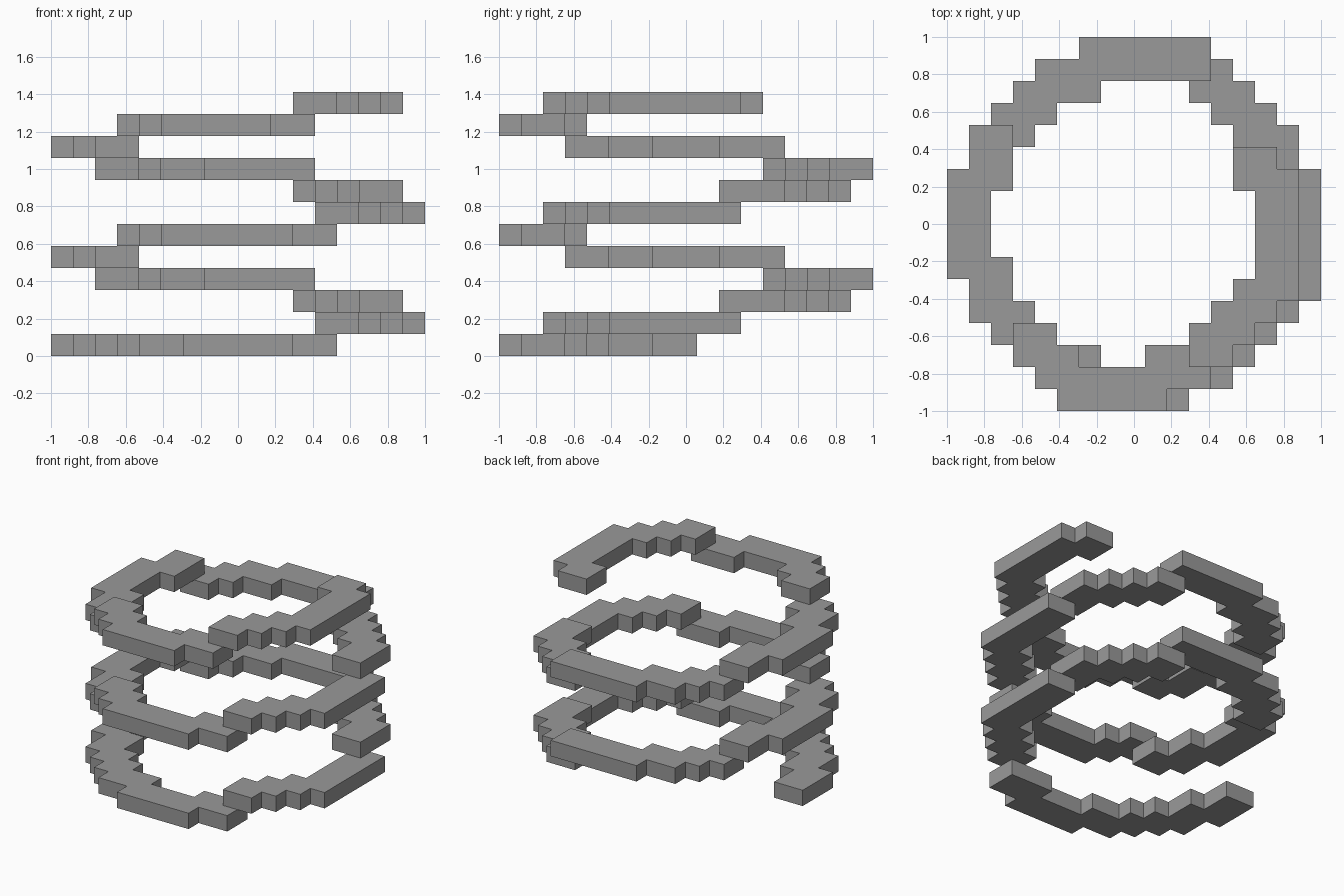
import bpy, bmesh
from mathutils import Vector

if "Cube" in bpy.data.objects:
    bpy.data.objects.remove(bpy.data.objects["Cube"])

S = 2 / 17  # block size on a 17 x 17 grid

# Stroke waypoints of each block layer (lower-left cell of a 2 x 2 brush)
start = [(0, 7), (0, 6), (1, 5), (1, 4), (4, 1), (5, 1), (6, 0), (9, 0), (10, 1), (11, 1)]
right = [(12, 2), (15, 5), (15, 9)]
back_right = [(14, 10), (14, 11), (11, 14)]
back = [(10, 15), (6, 15), (5, 14), (4, 14), (2, 12)]
left = [(1, 11), (1, 10), (0, 9), (0, 6), (1, 5), (1, 4), (2, 3)]
front = [(3, 2), (5, 0), (9, 0), (10, 1), (11, 1)]
front_top = [(3, 2), (5, 0), (8, 0), (9, 1), (10, 1)]
end = [(11, 2), (14, 5), (14, 9), (13, 10)]
turn = [right, back_right, back, left]
layers = [start] + turn + [front] + turn + [front_top, end]


def stroke(points):
    """Grid cells covered by a 2 x 2 brush dragged along the waypoints."""
    cells = set()
    for (x0, y0), (x1, y1) in zip(points, points[1:]):
        n = max(abs(x1 - x0), abs(y1 - y0))
        for k in range(n + 1):
            x, y = x0 + (x1 - x0) * k // n, y0 + (y1 - y0) * k // n
            cells |= {(x + a, y + b) for a in (0, 1) for b in (0, 1)}
    return cells


blocks = {(x, y, z) for z, pts in enumerate(layers) for x, y in stroke(pts)}

# Skin only the exposed block sides
bm = bmesh.new()
for block in sorted(blocks):
    centre = Vector(block) + Vector((-8, -8, 0.5))
    for axis in range(3):
        for sign in (-1, 1):
            n = Vector((0, 0, 0))
            n[axis] = sign
            if tuple(int(c + d) for c, d in zip(block, n)) in blocks:
                continue
            u = Vector((0, 0, 0))
            u[(axis + 1) % 3] = 1
            v = n.cross(u)
            corners = [(-1, -1), (1, -1), (1, 1), (-1, 1)]
            bm.faces.new([bm.verts.new((centre + (n + u * a + v * b) / 2) * S)
                          for a, b in corners])
bmesh.ops.remove_doubles(bm, verts=bm.verts, dist=1e-4)

mesh = bpy.data.meshes.new("spiral_coil")
bm.to_mesh(mesh)
bm.free()

# Single grey material
grey = bpy.data.materials.new("grey")
grey.diffuse_color = (0.32, 0.32, 0.32, 1)
grey.use_nodes = True
grey.node_tree.nodes["Principled BSDF"].inputs["Base Color"].default_value = grey.diffuse_color
mesh.materials.append(grey)

coil = bpy.data.objects.new("spiral_coil", mesh)
bpy.context.collection.objects.link(coil)
